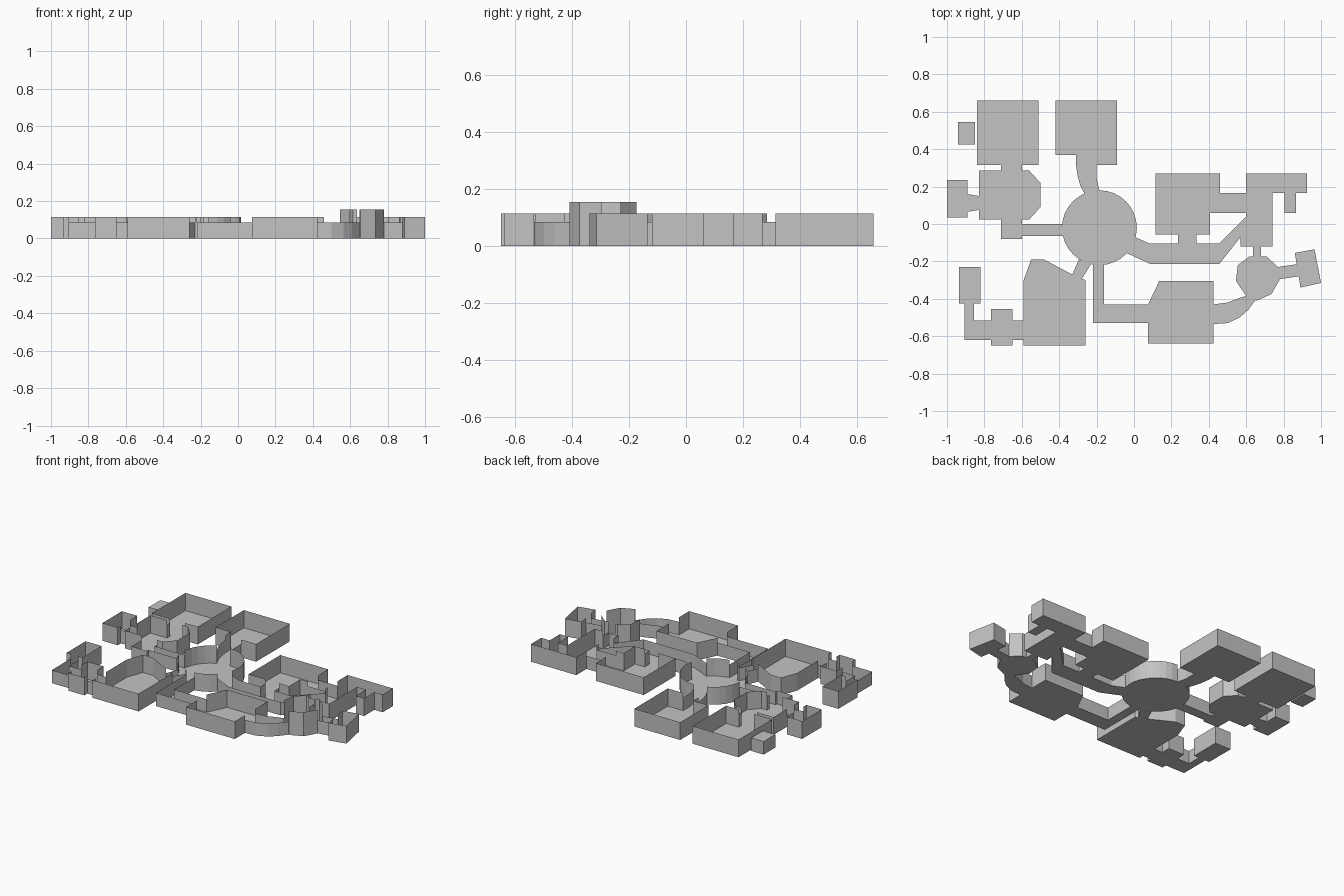
import bpy
import bmesh
import math
from mathutils import Vector

cube = bpy.data.objects.get("Cube")
if cube:
    bpy.data.objects.remove(cube, do_unlink=True)

grey = bpy.data.materials.new("plain grey")
grey.use_nodes = True
colour = (.55, .55, .55, 1)
grey.diffuse_color = colour
grey.node_tree.nodes["Principled BSDF"].inputs["Base Color"].default_value = colour

ROOM_HEIGHT = .115
PASSAGE_HEIGHT = .085
TOWER_HEIGHT = .155

spaces = []     # every space: name, floor outline, wall runs, height, lid
doorways = []   # every passage end, which opens the walls it touches


def room(name, outline, height=ROOM_HEIGHT, lid=False):
    """A closed outline of walls around a floor."""
    points = [Vector(p) for p in outline]
    spaces.append((name, points, [points + points[:1]], height, lid))


def box_room(name, left, right, front, back, **options):
    """A rectangular room."""
    outline = [(left, front), (right, front), (right, back), (left, back)]
    room(name, outline, **options)


def passage(name, one_side, other_side):
    """Two runs of wall with a floor between them and both ends open."""
    first = [Vector(p) for p in one_side]
    second = [Vector(p) for p in other_side]
    doorways.append((first[0], second[0]))
    doorways.append((first[-1], second[-1]))
    spaces.append((name, first + second[::-1], [first, second], PASSAGE_HEIGHT, False))


def solid_parts(start, end):
    """Split one wall into the stretches that no doorway opens."""
    along = end - start
    length = along.length
    along = along.normalized()
    gaps = []
    for a, b in doorways:
        middle = (a + b) / 2 - start
        parallel = abs((b - a).normalized().dot(along))
        distance = abs(middle.x * along.y - middle.y * along.x)
        if parallel > .88 and distance < .025:
            low, high = sorted(((a - start).dot(along), (b - start).dot(along)))
            if high > 0 and low < length:
                gaps.append((max(low, 0), min(high, length)))
    position = 0
    parts = []
    for low, high in sorted(gaps):
        if low - position > .004:
            parts.append((start + along * position, start + along * low))
        position = max(position, high)
    if length - position > .004:
        parts.append((start + along * position, end))
    return parts


def build(name, outline, runs, height, lid):
    """Make the floor and the thin walls of one space."""
    bm = bmesh.new()

    def face(points):
        bm.faces.new([bm.verts.new(p) for p in points])

    face([(p.x, p.y, 0) for p in outline])
    if lid:
        face([(p.x, p.y, height) for p in outline])
    for run in runs:
        for start, end in zip(run, run[1:]):
            for a, b in solid_parts(start, end):
                face([(a.x, a.y, 0), (b.x, b.y, 0),
                      (b.x, b.y, height), (a.x, a.y, height)])
    bmesh.ops.remove_doubles(bm, verts=bm.verts, dist=.0005)
    mesh = bpy.data.meshes.new(name)
    bm.to_mesh(mesh)
    bm.free()
    mesh.materials.append(grey)
    bpy.context.collection.objects.link(bpy.data.objects.new(name, mesh))


# Round central hall
sides = 32
turns = [math.tau * i / sides for i in range(sides)]
room("central_hall", [(.2 * math.cos(t) - .185, .2 * math.sin(t) - .02) for t in turns])

# Back left and back rooms
box_room("back_corner_room", -.84, -.51, .315, .66)
box_room("side_chest", -.94, -.85, .425, .545, height=PASSAGE_HEIGHT, lid=True)
room("back_room", [(-.42, .66), (-.42, .37), (-.31, .37), (-.31, .315),
                   (-.09, .315), (-.09, .66)])
passage("back_passage",
        [(-.31, .315), (-.3, .25), (-.285, .2), (-.265, .163)],
        [(-.2, .315), (-.2, .24), (-.185, .18)])

# Chamfered side room with its closet
room("chamfered_room", [(-.83, .025), (-.56, .025), (-.5, .09), (-.5, .22),
                        (-.56, .285), (-.83, .285)])
box_room("side_closet", -1, -.89, .035, .235)
passage("corner_link", [(-.71, .315), (-.71, .285)], [(-.6, .315), (-.6, .285)])
passage("closet_link", [(-.89, .16), (-.83, .15)], [(-.89, .065), (-.83, .075)])
passage("side_passage",
        [(-.71, .025), (-.71, -.08), (-.6, -.08), (-.6, -.065), (-.38, -.065)],
        [(-.6, .025), (-.6, 0), (-.385, 0)])

# Front corner room with its small chambers
room("front_corner_room", [(-.59, -.65), (-.26, -.65), (-.26, -.3), (-.33, -.27),
                           (-.48, -.19), (-.55, -.19), (-.59, -.3)])
box_room("small_chamber", -.765, -.65, -.65, -.455)
box_room("end_chamber", -.935, -.82, -.425, -.23)
passage("slanted_link", [(-.33, -.27), (-.295, -.19)], [(-.28, -.295), (-.23, -.215)])
passage("chamber_link", [(-.59, -.515), (-.65, -.515)], [(-.59, -.62), (-.65, -.62)])
passage("bent_link",
        [(-.765, -.515), (-.855, -.515), (-.855, -.425)],
        [(-.765, -.62), (-.905, -.62), (-.905, -.425)])

# Front room and its passages
room("front_room", [(.075, -.64), (.425, -.64), (.425, -.305), (.135, -.305), (.075, -.43)])
passage("front_passage",
        [(-.22, -.217), (-.22, -.53), (.075, -.53)],
        [(-.16, -.217), (-.16, -.43), (.075, -.43)])
passage("curved_passage",
        [(.425, -.535), (.5, -.53), (.565, -.5), (.61, -.46), (.65, -.407)],
        [(.425, -.43), (.5, -.42), (.565, -.395), (.6, -.385)])

# Tall tower and the tilted closet beside it
room("tower", [(.555, -.22), (.545, -.305), (.6, -.385), (.655, -.41), (.735, -.375),
               (.78, -.295), (.77, -.23), (.71, -.175), (.615, -.175)],
     height=TOWER_HEIGHT)
room("tilted_closet", [(.89, -.34), (1, -.315), (.965, -.135), (.86, -.155)])
passage("tilted_link", [(.77, -.23), (.87, -.215)], [(.78, -.295), (.88, -.28)])
passage("tower_link", [(.635, -.12), (.635, -.175)], [(.68, -.12), (.68, -.175)])

# Right side rooms
room("notched_room", [(.115, -.055), (.405, -.055), (.405, .06), (.46, .06),
                      (.46, .27), (.115, .27)])
room("branched_hall", [(.57, -.12), (.74, -.12), (.74, .165), (.805, .165), (.805, .06),
                       (.865, .06), (.865, .165), (.925, .165), (.925, .27),
                       (.6, .27), (.6, .04), (.57, -.07)])
passage("hall_link", [(.46, .165), (.6, .165)], [(.46, .06), (.6, .06)])
passage("room_link", [(.235, -.055), (.235, -.105)], [(.335, -.055), (.335, -.105)])
passage("long_passage",
        [(.005, -.07), (.085, -.105), (.455, -.105), (.6, .04)],
        [(-.04, -.155), (.09, -.215), (.455, -.215), (.57, -.07)])

for space in spaces:
    build(*space)
